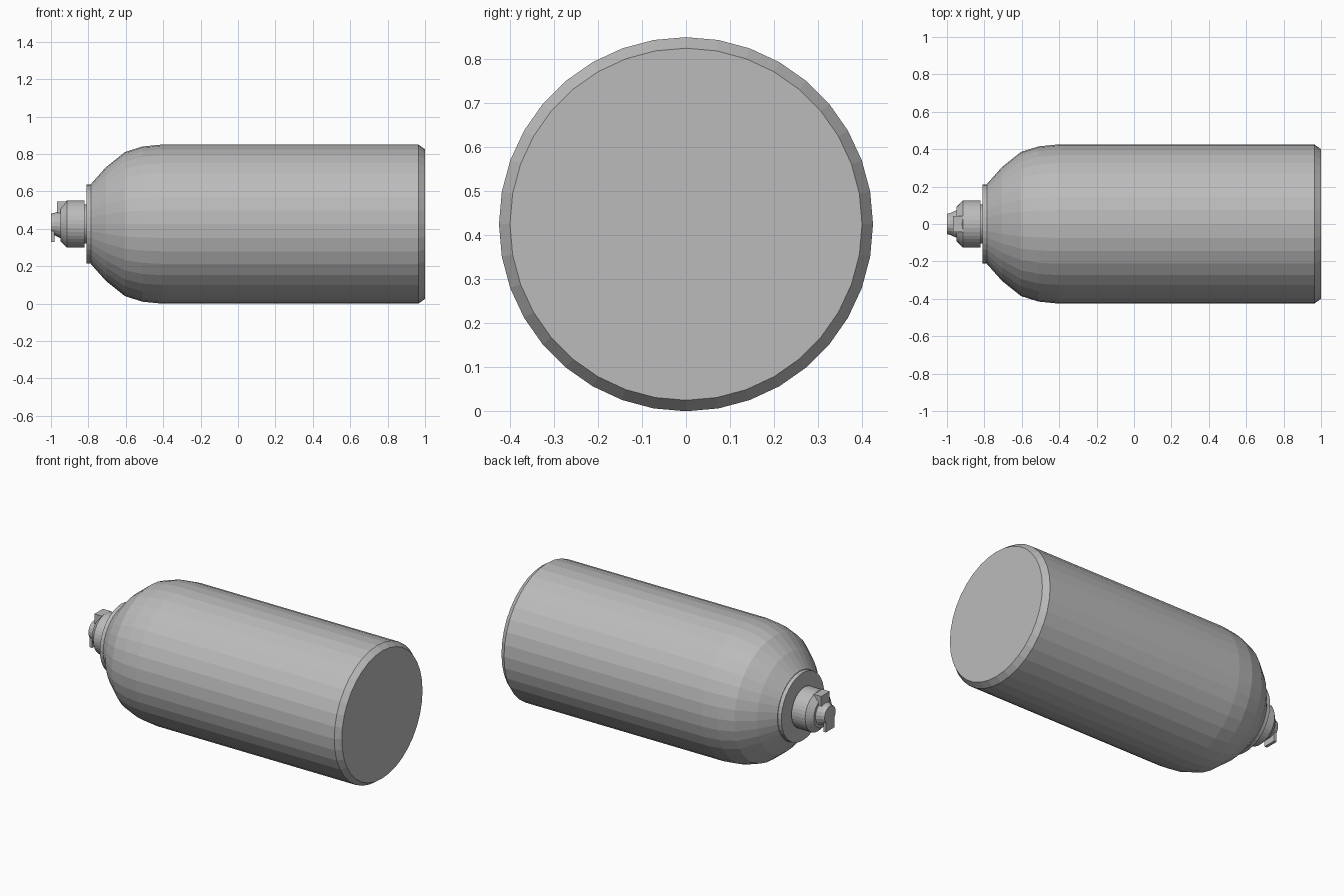
import bpy, bmesh, math
from mathutils import Vector

if "Cube" in bpy.data.objects:
    bpy.data.objects.remove(bpy.data.objects["Cube"], do_unlink=True)

AXIS_Z = 0.425

metal = bpy.data.materials.new("grey_metal")
metal.use_nodes = True
metal.diffuse_color = (0.5, 0.5, 0.5, 1)
metal.node_tree.nodes["Principled BSDF"].inputs["Base Color"].default_value = (0.5, 0.5, 0.5, 1)


def finish(name, bm):
    bmesh.ops.recalc_face_normals(bm, faces=bm.faces)
    mesh = bpy.data.meshes.new(name)
    bm.to_mesh(mesh)
    bm.free()
    mesh.materials.append(metal)
    obj = bpy.data.objects.new(name, mesh)
    bpy.context.collection.objects.link(obj)
    return obj


def turned(name, profile, sides=36):
    """Closed solid turned around the long axis from (x, radius) points."""
    bm = bmesh.new()
    rings = []
    for x, r in profile:
        angles = [math.tau * i / sides for i in range(sides)]
        rings.append([bm.verts.new((x, r * math.sin(a), AXIS_Z + r * math.cos(a)))
                      for a in angles])
    for a, b in zip(rings, rings[1:]):
        for i in range(sides):
            j = (i + 1) % sides
            bm.faces.new((a[i], a[j], b[j], b[i]))
    bm.faces.new(rings[0])
    bm.faces.new(rings[-1])
    return finish(name, bm)


def block(name, low, high):
    """Box between two corners."""
    low, high = Vector(low), Vector(high)
    bm = bmesh.new()
    bmesh.ops.create_cube(bm, size=1)
    bmesh.ops.scale(bm, vec=high - low, verts=bm.verts)
    bmesh.ops.translate(bm, vec=(low + high) / 2, verts=bm.verts)
    return finish(name, bm)


# Tank with domed shoulder and chamfered base
turned("tank_body", [(-0.785, 0.215), (-0.705, 0.305), (-0.605, 0.385), (-0.51, 0.415),
                     (-0.41, 0.425), (0.965, 0.425), (1.0, 0.40)])

# Collar and neck joining tank and valve
turned("collar_ring", [(-0.81, 0.212), (-0.78, 0.212)])
turned("valve_neck", [(-0.83, 0.105), (-0.80, 0.105)])

# Valve with chamfered outer edge, and its flared nozzle
turned("valve_body", [(-0.95, 0.09), (-0.915, 0.126), (-0.82, 0.126)])
turned("nozzle", [(-1.0, 0.055), (-0.98, 0.06), (-0.945, 0.077)], 18)

# Locking lug on top and catch below
block("top_lug", (-0.967, -0.042, 0.485), (-0.915, 0.042, 0.547))
block("lower_catch", (-1.0, -0.042, 0.33), (-0.982, 0.042, 0.425))
